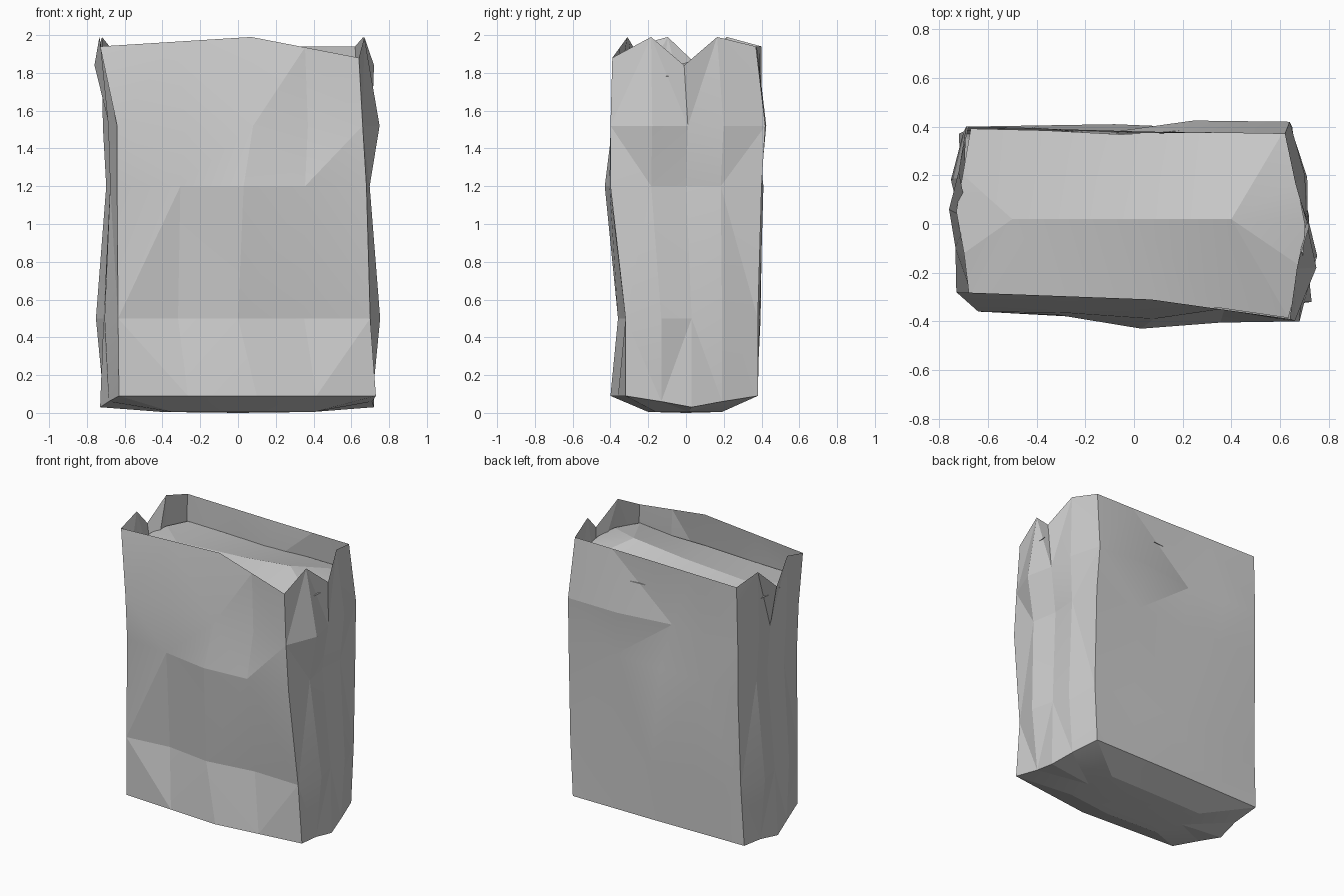
import bpy, bmesh
from mathutils import Vector

if "Cube" in bpy.data.objects:
    bpy.data.objects.remove(bpy.data.objects["Cube"])

LEVELS = [0.09, 0.5, 1.2, 1.52, 1.92]

# Vertical fold lines of the bag: (x, y) at each level, and height of the rim
FL = ([(-.63, -.36), (-.635, -.355), (-.64, -.34), (-.64, -.36), (-.73, -.28)], 1.94)
FM = ([(.10, -.40), (.0, -.36), (.03, -.43), (.08, -.39), (.07, -.31)], 1.99)
FR = ([(.73, -.32), (.70, -.32), (.68, -.40), (.66, -.40), (.64, -.39)], 1.88)
BR = ([(.63, .38), (.65, .38), (.65, .40), (.64, .42), (.62, .37)], 1.94)
BM = ([(.0, .38), (.0, .39), (-.08, .41), (-.15, .37), (.03, .38)], 1.94)
BL = ([(-.72, .37), (-.70, .38), (-.69, .40), (-.69, .40), (-.68, .40)], 1.94)
# Outermost x of the side folds at each level
RIGHT = [.72, .76, .70, .76, .72]
LEFT = [-.73, -.76, -.70, -.72, -.76]


def column(line):
    pts, top = line
    zs = LEVELS[:-1] + [top]
    return [Vector((x, y, z)) for (x, y), z in zip(pts, zs)]


def between(a, b, dents):
    """Column halfway between two folds, dented in y at the three middle levels."""
    out = [(p + q) / 2 for p, q in zip(a, b)]
    for i, d in enumerate(dents, 1):
        out[i].y += d
    return out


def gusset(a, b, xs):
    """Three columns of a folded side: bulging half, tucked crease, flatter half."""
    cols = []
    for t, w in ((.27, .9), (.5, .8), (.73, .5)):
        col = []
        for i, (p, q) in enumerate(zip(a, b)):
            m = p.lerp(q, t)
            crease = t == .5
            m.x += (xs[i] - m.x) * (w if 0 < i < 4 else (1 if crease else .4))
            if crease and 0 < i < 4:
                m.x *= .96
            if i == 0:
                m.z = .03 if crease else .06
            if i == 4:
                m.z = 1.84 if crease else 1.99
            col.append(m)
        cols.append(col)
    return cols


def finish(bm, name):
    bmesh.ops.recalc_face_normals(bm, faces=bm.faces)
    me = bpy.data.meshes.new(name)
    bm.to_mesh(me)
    bm.free()
    ob = bpy.data.objects.new(name, me)
    bpy.context.collection.objects.link(ob)
    bpy.ops.object.select_all(action='DESELECT')
    ob.select_set(True)
    bpy.context.view_layer.objects.active = ob
    bpy.ops.object.shade_smooth_by_angle(angle=.17)


def bridge(bm, a, b, flip=0):
    """Triangle strip between two rings, with alternating diagonals."""
    n = len(a)
    for i in range(n):
        j = (i + 1) % n
        if (i + flip) % 2 == 0:
            tris = ((a[i], a[j], b[j]), (a[i], b[j], b[i]))
        else:
            tris = ((a[i], a[j], b[i]), (a[j], b[j], b[i]))
        for t in tris:
            bm.faces.new(t)


def fan(bm, ring, centre):
    c = bm.verts.new(centre)
    for i in range(len(ring)):
        bm.faces.new((ring[i], ring[(i + 1) % len(ring)], c))


fl, fm, fr, br, bk, bl = map(column, (FL, FM, FR, BR, BM, BL))
cols = [fl, between(fl, fm, (.04, .01, .01)), fm, between(fm, fr, (.03, .01, .04)), fr]
cols += gusset(fr, br, RIGHT)
cols += [br, between(br, bk, (0, -.01, .03)), bk, between(bk, bl, (.01, 0, .01)), bl]
cols += gusset(bl, fl, LEFT)

# Crumpled bag wall with a bulging bottom
bm = bmesh.new()
rings = [[bm.verts.new(c[i]) for c in cols] for i in range(5)]
for k in range(4):
    bridge(bm, rings[k], rings[k + 1], (k + 1) % 2)
base = [bm.verts.new((v.co.x * .55, v.co.y * .5, .005)) for v in rings[0]]
bridge(bm, base, rings[0])
fan(bm, base, (0, 0, 0))
finish(bm, "paper_bag")

# Inner flaps: a low ridge along the middle, sloping gently to the walls
bm = bmesh.new()
outer = []
for i, c in enumerate(cols):
    z = 1.78 if i in (5, 6, 7, 13, 14, 15) else 1.75
    t = (z - c[3].z) / (c[4].z - c[3].z)
    p = c[3].lerp(c[4], t)
    outer.append(bm.verts.new((p.x * .98, p.y * .98, z)))
ridge = [bm.verts.new((x, .02, z)) for x, z in ((-.5, 1.79), (.0, 1.82), (.4, 1.86))]
lft, mid, rgt = ridge
# Which ridge point each outline edge is joined to, going round from front left
owner = [lft, mid, mid, rgt, rgt, rgt, rgt, rgt,
         rgt, mid, mid, lft, lft, lft, lft, lft]
n = len(outer)
for i in range(n):
    bm.faces.new((outer[i], outer[(i + 1) % n], owner[i]))
    if owner[i] is not owner[i - 1]:
        bm.faces.new((outer[i], owner[i], owner[i - 1]))
finish(bm, "inner_flaps")
